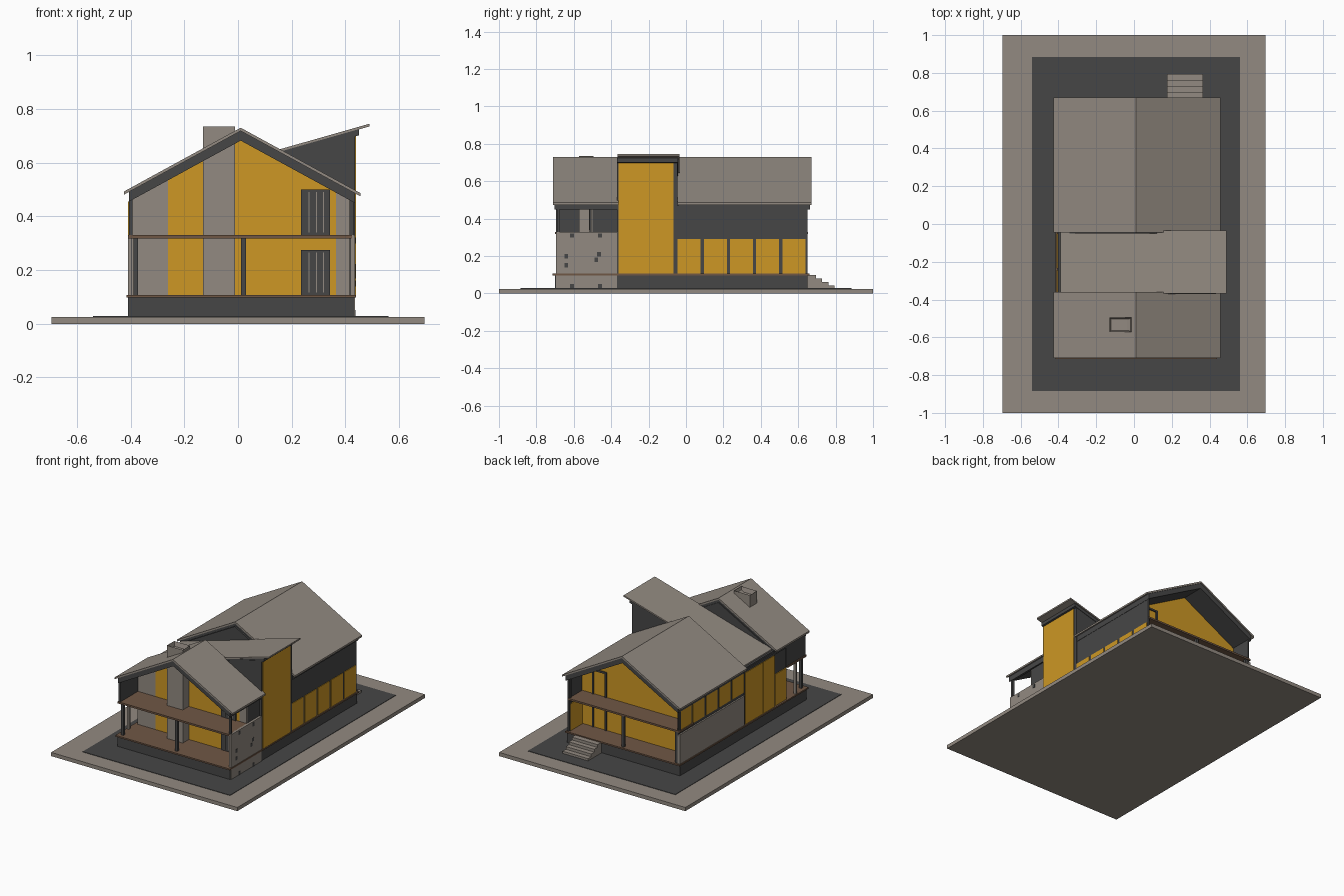
import bpy, bmesh

if "Cube" in bpy.data.objects:
    bpy.data.objects.remove(bpy.data.objects["Cube"])


def material(name, rgb):
    m = bpy.data.materials.new(name)
    m.diffuse_color = (*rgb, 1)
    m.use_nodes = True
    m.node_tree.nodes["Principled BSDF"].inputs["Base Color"].default_value = m.diffuse_color
    return m


GREY = material("concrete grey", (0.29, 0.255, 0.22))
DARK = material("charcoal", (0.062, 0.062, 0.062))
GOLD = material("amber glass", (0.61, 0.31, 0.018))
BROWN = material("deck brown", (0.16, 0.095, 0.06))


def prism(name, pts, y0, y1, mat):
    """Extrude an (x, z) profile along y."""
    bm = bmesh.new()
    a = [bm.verts.new((x, y0, z)) for x, z in pts]
    b = [bm.verts.new((x, y1, z)) for x, z in pts]
    n = len(pts)
    bm.faces.new(a)
    bm.faces.new(b[::-1])
    for i in range(n):
        bm.faces.new((a[i], b[i], b[(i + 1) % n], a[(i + 1) % n]))
    bmesh.ops.recalc_face_normals(bm, faces=bm.faces)
    me = bpy.data.meshes.new(name)
    bm.to_mesh(me)
    bm.free()
    me.materials.append(mat)
    ob = bpy.data.objects.new(name, me)
    bpy.context.collection.objects.link(ob)
    return ob


def box(name, x, y, z, mat):
    return prism(name, [(x[0], z[0]), (x[1], z[0]), (x[1], z[1]), (x[0], z[1])], y[0], y[1], mat)


RIDGE = 0.01


def roof_z(x):
    return 0.73 - 0.546 * abs(x - RIDGE)


def shed_z(x):
    return 0.745 - 0.285 * (0.49 - x)


def gable(name, x0, x1, y0, y1, mat, z0=0.1, drop=0.03):
    """Upright slab whose top follows the gable roof."""
    xs = [x0] + ([RIDGE] if x0 < RIDGE < x1 else []) + [x1]
    top = [(x, roof_z(x) - drop) for x in xs]
    return prism(name, [(x1, z0), (x0, z0)] + top, y0, y1, mat)


def roof_layer(name, xs, fn, d0, d1, y0, y1, mat):
    """Layer that lies between two depths below a roof line."""
    pts = [(x, fn(x) - d0) for x in xs] + [(x, fn(x) - d1) for x in reversed(xs)]
    return prism(name, pts, y0, y1, mat)


# Ground, paving, plinth and deck
box("ground_slab", (-0.695, 0.695), (-1, 1), (0, 0.025), GREY)
box("paving", (-0.54, 0.56), (-0.885, 0.885), (0.02, 0.028), DARK)
box("plinth", (-0.41, 0.432), (-0.70, 0.65), (0.02, 0.098), DARK)
box("deck", (-0.415, 0.44), (-0.715, 0.66), (0.097, 0.107), BROWN)

# Back steps
for i in range(4):
    box("step", (0.175, 0.365), (0.65, 0.695 + 0.033 * i),
        (0.02, 0.10 - 0.019 * i), GREY)

# Main volumes
gable("rear_body", -0.40, 0.43, -0.05, 0.50, DARK)
gable("front_body", -0.40, 0.42, -0.50, -0.36, DARK)
prism("cross_bay", [(-0.405, 0.1), (0.435, 0.1), (0.435, shed_z(0.435) - 0.02),
                    (-0.405, shed_z(-0.405) - 0.02)], -0.37, -0.045, DARK)

# Gable roofs: grey sheet on a dark underlay, front and rear
for part, y0, y1 in (("front", -0.71, -0.36), ("rear", -0.045, 0.67)):
    roof_layer(part + "_roof_sheet", (-0.425, RIDGE, 0.457), roof_z, 0, 0.012, y0, y1, GREY)
    roof_layer(part + "_roof_underlay", (-0.405, RIDGE, 0.435), roof_z, 0.011, 0.048,
               y0 + 0.006, y1 - 0.006, DARK)

# Single pitch roof over the bay
roof_layer("bay_roof_sheet", (-0.39, 0.15), shed_z, 0, 0.010, -0.36, -0.045, GREY)
roof_layer("bay_roof_overhang", (0.14, 0.49), shed_z, 0, 0.010, -0.367, -0.035, GREY)
roof_layer("bay_roof_underlay", (-0.40, 0.45), shed_z, 0.009, 0.032, -0.368, -0.042, DARK)

# Bay windows on both sides
box("right_bay_window", (0.43, 0.439), (-0.36, -0.068), (0.108, 0.70), GOLD)
for y0, y1 in ((-0.235, -0.05), (-0.36, -0.243)):
    box("left_bay_window", (-0.409, -0.40), (y0, y1), (0.108, 0.455), GOLD)
box("left_side_window", (-0.405, -0.396), (-0.495, -0.375), (0.108, 0.32), GOLD)

# Side walls around the rear balcony
box("right_rear_wall", (0.42, 0.43), (0.49, 0.65), (0.29, 0.48), DARK)
box("right_rear_sill", (0.42, 0.43), (0.49, 0.65), (0.10, 0.29), DARK)
box("left_rear_wall", (-0.40, -0.39), (0.49, 0.65), (0.29, 0.48), DARK)

# Right lower windows, left upper windows
for i in range(5):
    y = -0.05 + 0.14 * i
    box("right_pane", (0.424, 0.434), (y + 0.005, y + 0.128), (0.108, 0.29), GOLD)
    box("left_pane", (-0.404, -0.396), (y + 0.01, y + 0.13), (0.325, 0.462), GOLD)
box("inner_rear_pane", (0.414, 0.421), (0.51, 0.64), (0.108, 0.29), GOLD)
box("left_concrete_panel", (-0.41, -0.39), (-0.04, 0.65), (0.10, 0.305), GREY)

# Front side walls: concrete screen right, dark upper wall left
box("right_front_screen", (0.42, 0.436), (-0.695, -0.37), (0.026, 0.33), GREY)
for y, z in ((-0.64, 0.15), (-0.64, 0.20), (-0.61, 0.31), (-0.48, 0.18),
             (-0.465, 0.21), (-0.46, 0.31), (-0.61, 0.04), (-0.46, 0.04)):
    box("screen_perforation", (0.43, 0.4375), (y - 0.01, y + 0.01), (z - 0.012, z + 0.012), DARK)
box("right_front_beam", (0.415, 0.43), (-0.695, -0.37), (0.455, 0.49), DARK)
box("left_front_wall", (-0.405, -0.392), (-0.695, -0.49), (0.325, 0.485), DARK)

# Front gable wall in vertical strips
for x0, x1, mat in ((-0.395, -0.26, GREY), (-0.26, -0.12, GOLD),
                    (-0.02, 0.365, GOLD), (0.365, 0.42, GREY)):
    gable("front_wall_strip", x0, x1, -0.507, -0.499, mat)

# Rear gable wall
gable("rear_glazing", -0.39, 0.42, 0.499, 0.507, GOLD)

# Doors: front dark with grey bars, rear as frames
for z0, z1 in ((0.107, 0.275), (0.33, 0.50)):
    box("front_door", (0.235, 0.343), (-0.515, -0.506), (z0, z1), DARK)
    for x in (0.262, 0.29, 0.317):
        box("door_bar", (x, x + 0.004), (-0.518, -0.514), (z0 + 0.01, z1 - 0.01), GREY)
    for x in (0.235, 0.331):
        box("rear_door_jamb", (x, x + 0.012), (0.506, 0.515), (z0, z1), DARK)
    box("rear_door_head", (0.235, 0.343), (0.506, 0.515), (z1 - 0.012, z1), DARK)

# Balconies with posts
for part, y0, y1, py in (("front", -0.70, -0.50, -0.69), ("rear", 0.50, 0.652, 0.63)):
    box(part + "_balcony", (-0.41, 0.425), (y0, y1), (0.318, 0.33), BROWN)
    for x in (-0.39, 0.012):
        box(part + "_post", (x, x + 0.018), (py, py + 0.016), (0.10, 0.32), DARK)
    box(part + "_right_corner_post", (0.415, 0.43), (py, py + 0.014), (0.10, 0.48), DARK)
    box(part + "_left_corner_post", (-0.405, -0.392), (py, py + 0.014), (0.32, 0.49), DARK)
box("left_side_post", (-0.41, -0.395), (-0.60, -0.585), (0.10, 0.32), GREY)

# Chimney with a sunk flue
ch = box("chimney", (-0.13, -0.012), (-0.572, -0.495), (0.10, 0.735), GREY)
bm = bmesh.new()
bm.from_mesh(ch.data)
bm.normal_update()
top = [f for f in bm.faces if f.normal.z > 0.9]
bmesh.ops.inset_region(bm, faces=top, thickness=0.012, depth=0)
bmesh.ops.translate(bm, verts=top[0].verts, vec=(0, 0, -0.03))
bm.to_mesh(ch.data)
bm.free()
